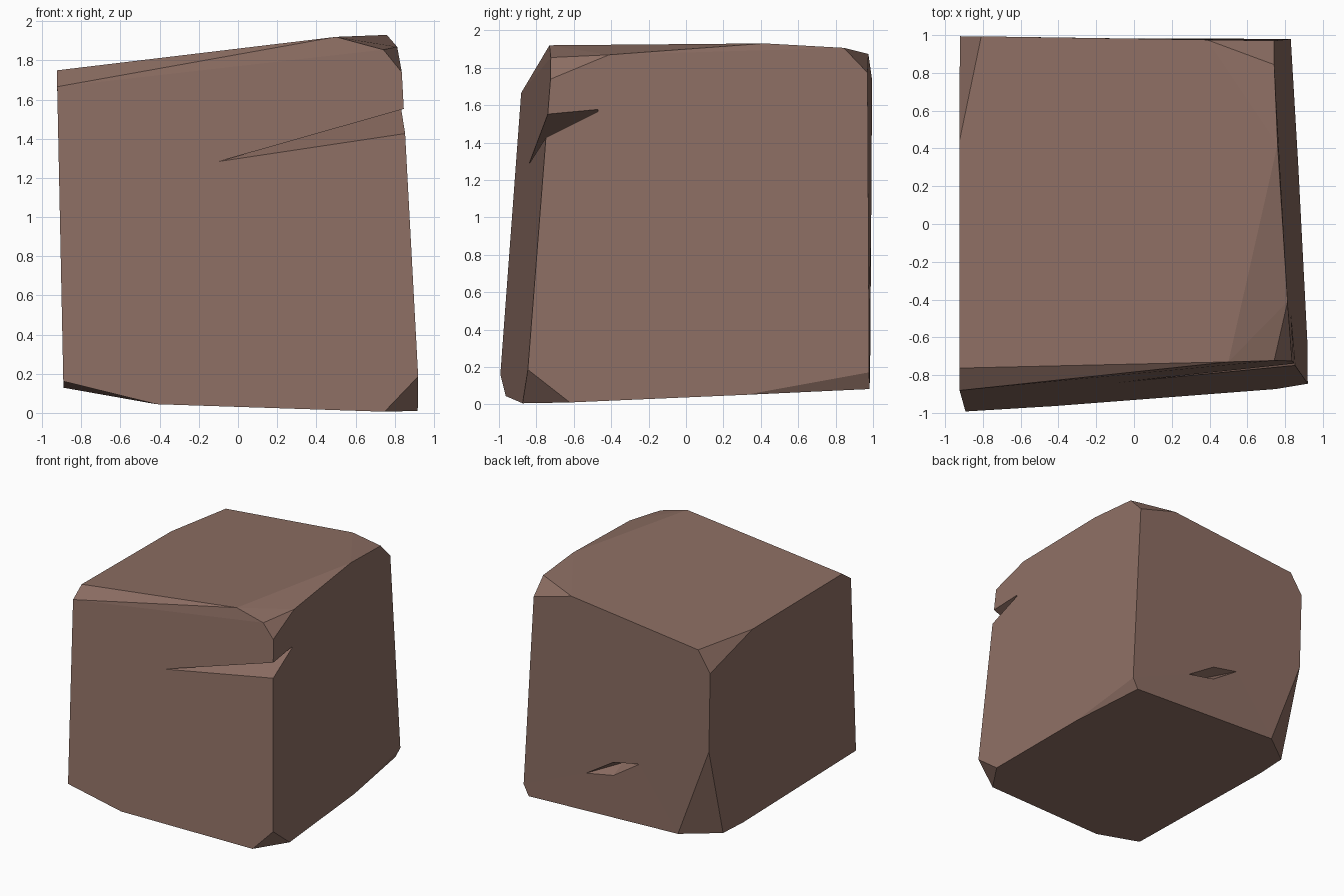
import bpy
import bmesh
import math
from mathutils import Vector

default_cube = bpy.data.objects.get("Cube")
if default_cube:
    bpy.data.objects.remove(default_cube, do_unlink=True)

stone_brown = bpy.data.materials.new("stone_brown")
stone_brown.use_nodes = True
colour = (0.266, 0.156, 0.125, 1.0)
stone_brown.diffuse_color = colour
shader = next(n for n in stone_brown.node_tree.nodes if n.type == "BSDF_PRINCIPLED")
shader.inputs["Base Color"].default_value = colour
shader.inputs["Roughness"].default_value = 0.9


def hull_object(name, points):
    """Make a faceted convex solid around the given points."""
    bm = bmesh.new()
    for point in points:
        bm.verts.new(point)
    bmesh.ops.convex_hull(bm, input=bm.verts[:])
    loose = [v for v in bm.verts if not v.link_faces]
    bmesh.ops.delete(bm, geom=loose, context="VERTS")
    bmesh.ops.dissolve_limit(bm, angle_limit=math.radians(1.5),
                             verts=bm.verts[:], edges=bm.edges[:])
    bmesh.ops.recalc_face_normals(bm, faces=bm.faces[:])
    mesh = bpy.data.meshes.new(name)
    bm.to_mesh(mesh)
    bm.free()
    mesh.materials.append(stone_brown)
    obj = bpy.data.objects.new(name, mesh)
    bpy.context.collection.objects.link(obj)
    return obj


def carve(target, cutter):
    """Cut a chip out of the block and discard the cutter."""
    cutter.hide_render = True
    mod = target.modifiers.new("chip", "BOOLEAN")
    mod.operation = "DIFFERENCE"
    mod.solver = "EXACT"
    mod.object = cutter
    bpy.context.view_layer.objects.active = target
    bpy.ops.object.modifier_apply(modifier=mod.name)
    bpy.data.objects.remove(cutter, do_unlink=True)


# Uneven block: side signs -> corner, and how far it is chipped along each edge
corners = {
    (-1, -1, -1): ((-.89, -1.0, .06), (.26, .76, .06)),
    (1, -1, -1): ((.93, -.86, 0), (.1, .13, .1)),
    (-1, 1, -1): ((-.89, .985, .15), (.16, .105, .48)),
    (1, 1, -1): ((.835, .98, .08), (.03, .36, .05)),
    (-1, -1, 1): ((-.925, -.875, 1.75), (.95, .06, .05)),
    (1, -1, 1): ((.83, -.715, 1.86), (.05, .18, .065)),
    (-1, 1, 1): ((-.925, .995, 1.735), (.07, .3, .1)),
    (1, 1, 1): ((.735, .97, 1.91), (.21, .075, .075)),
}
block_points = [(.5, -.73, 1.92), (.76, .42, 1.93)]  # crest of the top
for signs, (corner, chips) in corners.items():
    for axis in range(3):
        other = list(signs)
        other[axis] *= -1
        neighbour = Vector(corners[tuple(other)][0])
        block_points.append(Vector(corner).lerp(neighbour, chips[axis]))
stone_block = hull_object("stone_block", block_points)

# Wedge-shaped crack across the front edge
crack_tips = [Vector((-.11, -.845, 1.28)), Vector((.815, -.45, 1.575))]
middle = (crack_tips[0] + crack_tips[1]) / 2
mouth = [middle.lerp(Vector(p), 1.5)
         for p in ((.835, -.73, 1.55), (.845, -.74, 1.43))]
carve(stone_block, hull_object("crack_cutter", crack_tips + mouth))

# Small diamond-shaped chip low on the back
chip_bottom = Vector((-.01, .86, .53))
rim = [(.245, .98, .42), (-.258, .985, .63), (-.01, .98, .47), (-.01, .98, .58)]
chip_rim = [chip_bottom.lerp(Vector(p), 1.4) for p in rim]
carve(stone_block, hull_object("chip_cutter", [chip_bottom] + chip_rim))

for polygon in stone_block.data.polygons:
    polygon.use_smooth = False
    polygon.material_index = 0
